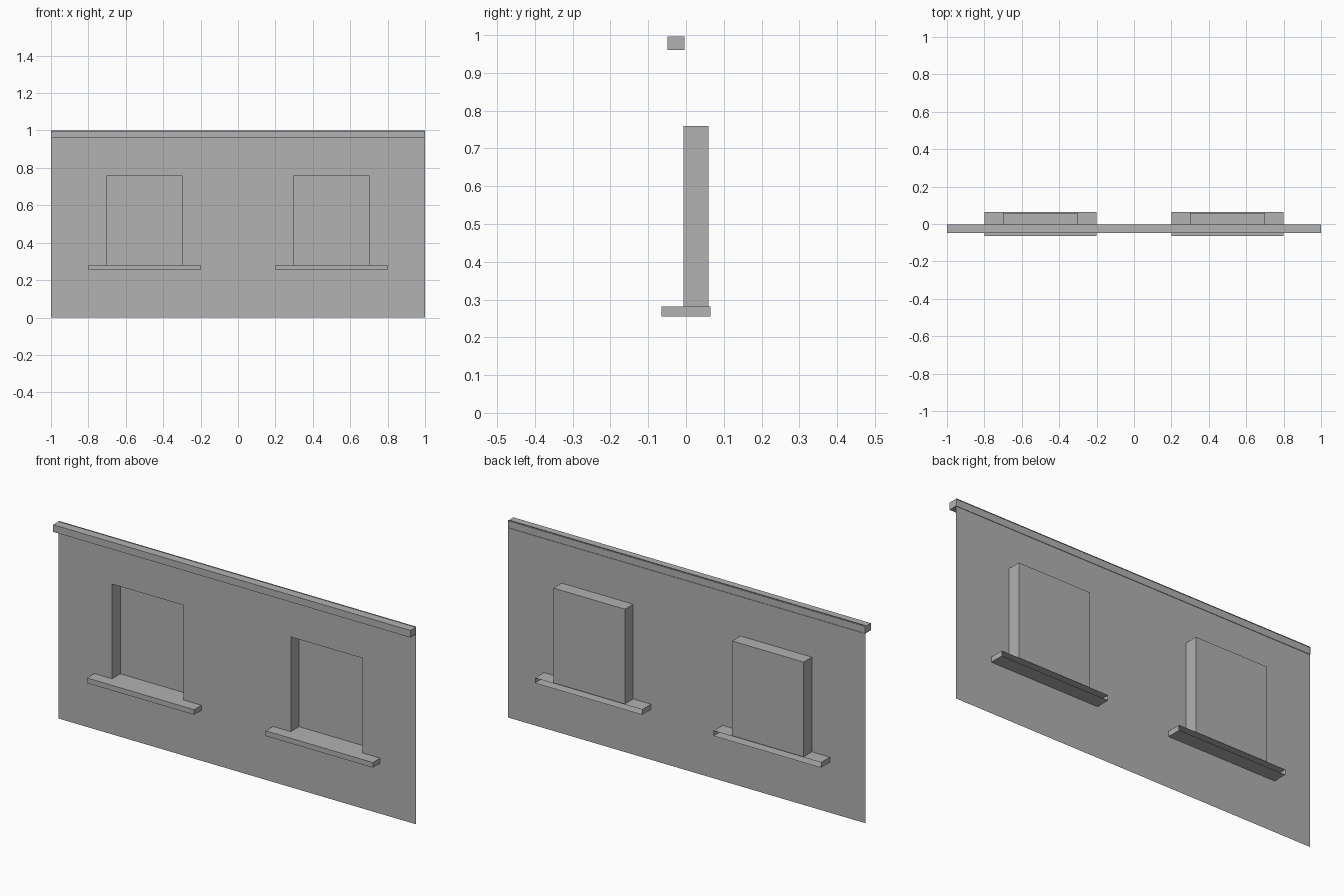
import bpy
import bmesh
from mathutils import Vector

cube = bpy.data.objects.get("Cube")
if cube:
    bpy.data.objects.remove(cube, do_unlink=True)

grey = bpy.data.materials.new("plain grey")
grey.use_nodes = True
colour = (0.445, 0.445, 0.445, 1)
grey.diffuse_color = colour
grey.node_tree.nodes["Principled BSDF"].inputs["Base Color"].default_value = colour

WALL_Y = -0.0066
SILL_TOP = 0.281
WINDOW_TOP = 0.76


def finish(name, bm):
    mesh = bpy.data.meshes.new(name)
    bm.to_mesh(mesh)
    bm.free()
    mesh.materials.append(grey)
    obj = bpy.data.objects.new(name, mesh)
    bpy.context.collection.objects.link(obj)
    return obj


def open_box(name, low, high, open_sides, inward=False):
    """Box between two corners, without the faces pointing along open_sides."""
    low, high = Vector(low), Vector(high)
    bm = bmesh.new()
    bmesh.ops.create_cube(bm, size=1)
    bm.normal_update()
    removed = [f for f in bm.faces
               if any(f.normal.dot(Vector(s)) > 0.9 for s in open_sides)]
    bmesh.ops.delete(bm, geom=removed, context='FACES')
    bmesh.ops.scale(bm, vec=high - low, verts=bm.verts)
    bmesh.ops.translate(bm, vec=(low + high) / 2, verts=bm.verts)
    if inward:
        bmesh.ops.reverse_faces(bm, faces=bm.faces)
    return finish(name, bm)


FRONT, BACK, DOWN = (0, -1, 0), (0, 1, 0), (0, 0, -1)

# Flat wall sheet with two window openings
xs = [-1, -0.7, -0.3, 0.3, 0.7, 1]
zs = [0, SILL_TOP, WINDOW_TOP, 1]
bm = bmesh.new()
grid = [[bm.verts.new((x, WALL_Y, z)) for z in zs] for x in xs]
for i in range(len(xs) - 1):
    for k in range(len(zs) - 1):
        if k == 1 and i in (1, 3):
            continue
        bm.faces.new((grid[i][k], grid[i + 1][k],
                      grid[i + 1][k + 1], grid[i][k + 1]))
finish("wall", bm)

# Window recesses and their sills
for side, x in (("right", -0.5), ("left", 0.5)):
    open_box(side + "_window_recess", (x - 0.2, WALL_Y, SILL_TOP),
             (x + 0.2, 0.0595, WINDOW_TOP), (FRONT, DOWN), inward=True)
    open_box(side + "_window_sill", (x - 0.3, -0.065, 0.255),
             (x + 0.3, 0.065, SILL_TOP), (BACK,))

# Cornice along the top edge
open_box("cornice", (-1, -0.049, 0.96), (1, -0.004, 0.996), (BACK,))
